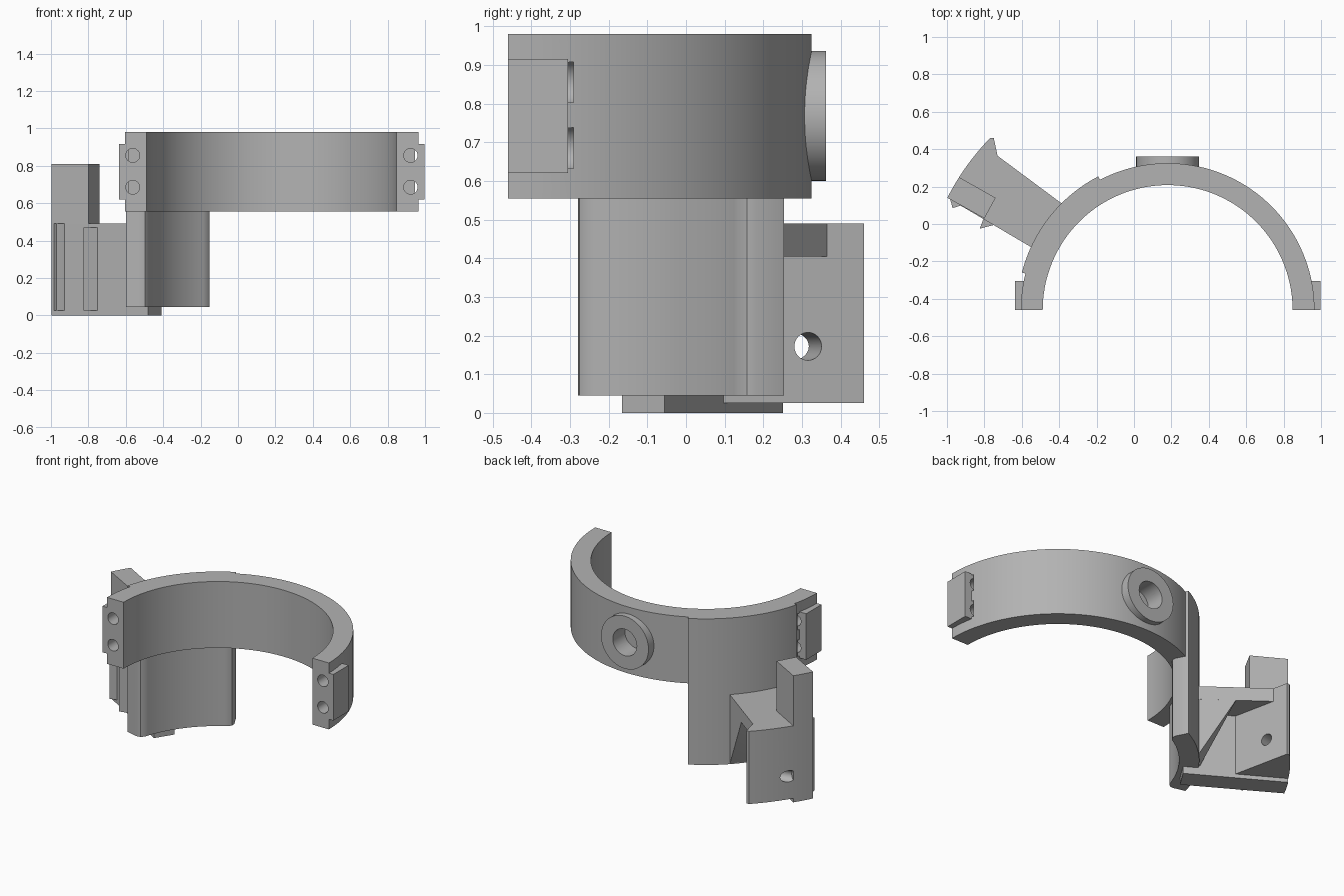
import bpy, bmesh
from math import radians, cos, sin, pi
from mathutils import Vector

cube = bpy.data.objects.get("Cube")
if cube:
    bpy.data.objects.remove(cube, do_unlink=True)

grey = bpy.data.materials.new("plain grey")
grey.use_nodes = True
colour = (0.45, 0.45, 0.45, 1)
grey.diffuse_color = colour
grey.node_tree.nodes["Principled BSDF"].inputs["Base Color"].default_value = colour

CX, CY = 0.18, -0.46          # axis of the clamp ring
R_OUT, R_IN = 0.785, 0.668


def polar(r, deg):
    return (CX + r * cos(radians(deg)), CY + r * sin(radians(deg)))


def arc(r, a, b, n):
    return [polar(r, a + (b - a) * i / n) for i in range(n + 1)]


def finish(bm, name):
    bmesh.ops.recalc_face_normals(bm, faces=bm.faces)
    mesh = bpy.data.meshes.new(name)
    bm.to_mesh(mesh)
    bm.free()
    mesh.materials.append(grey)
    ob = bpy.data.objects.new(name, mesh)
    bpy.context.collection.objects.link(ob)
    return ob


def prism(name, outline, z0, z1):
    """Extrude a plan outline from z0 to z1."""
    bm = bmesh.new()
    face = bm.faces.new([bm.verts.new((x, y, z0)) for x, y in outline])
    top = bmesh.ops.extrude_face_region(bm, geom=[face])["geom"]
    moved = [v for v in top if isinstance(v, bmesh.types.BMVert)]
    bmesh.ops.translate(bm, verts=moved, vec=(0, 0, z1 - z0))
    return finish(bm, name)


def box(name, x0, x1, y0, y1, z0, z1):
    return prism(name, [(x0, y0), (x1, y0), (x1, y1), (x0, y1)], z0, z1)


def rod(name, start, end, radius, n=40):
    """Cylinder between two points."""
    a, b = Vector(start), Vector(end)
    bm = bmesh.new()
    bmesh.ops.create_cone(bm, cap_ends=True, segments=n, radius1=radius,
                          radius2=radius, depth=(b - a).length)
    turn = (b - a).to_track_quat("Z", "Y").to_matrix()
    bmesh.ops.rotate(bm, verts=bm.verts, matrix=turn)
    bmesh.ops.translate(bm, verts=bm.verts, vec=(a + b) / 2)
    return finish(bm, name)


def cut(targets, cutter):
    """Subtract a cutter from each target, then remove it."""
    cutter.hide_render = True
    for ob in targets:
        bpy.context.view_layer.objects.active = ob
        mod = ob.modifiers.new("cut", "BOOLEAN")
        mod.operation, mod.solver, mod.object = "DIFFERENCE", "EXACT", cutter
        bpy.ops.object.modifier_apply(modifier=mod.name)
    bpy.data.objects.remove(cutter, do_unlink=True)


# Half ring
ring = prism("clamp_ring", arc(R_OUT, 0, 180, 72) + arc(R_IN, 180, 0, 72), 0.555, 0.98)
parts = [ring]

# Screw lugs at the ring ends, with holes and spot faces
for side, name in ((1, "left_lug"), (-1, "right_lug")):
    x0, x1 = sorted((CX + side * 0.75, CX + side * 0.817))
    lug = box(name, x0, x1, -0.46, -0.305, 0.62, 0.915)
    parts.append(lug)
    hx = CX + side * 0.743
    for z in (0.685, 0.855):
        cut([ring, lug], rod("screw_cutter", (hx, -0.5, z), (hx, -0.293, z), 0.037))
        cut([ring], rod("spot_cutter", (hx, -0.306, z), (hx, -0.291, z), 0.058))

# Round boss with blind hole on the back
boss = rod("rear_boss", (CX, 0.27, 0.768), (CX, 0.362, 0.768), 0.168, 64)
cut([ring, boss], rod("boss_cutter", (CX, 0.24, 0.768), (CX, 0.4, 0.768), 0.085))
parts.append(boss)

# Curved plate hanging below the ring, inner corners rounded
A, B = 117.5, 165.6
outline = arc(0.805, A, B, 24)
outline += [polar(0.725, B), polar(0.702, B - 0.8)]
outline += arc(0.69, B - 2.8, A + 2.8, 24)
outline += [polar(0.702, A + 0.8), polar(0.725, A)]
parts.append(prism("curved_plate", outline, 0.045, 0.98))

# Straight web from plate to foot, and the post above its outer end
edge = arc(1.322, 147.5, 153, 4)
parts.append(prism("arm_web", edge + [(-0.48, -0.165), (-0.41, -0.055)], 0, 0.49))
parts.append(prism("post", edge + [(-0.80, 0.03), (-0.74, 0.14)], 0.45, 0.81))

# Wedge-shaped foot with a cross hole
foot = prism("foot_flange", arc(1.322, 135.9, 147.5, 10)
             + [(-0.80, 0.10), (-0.67, 0.09), (-0.75, 0.46)], 0.025, 0.49)
cut([foot], rod("foot_cutter", (-0.50, 0.36, 0.172), (-1.1, 0.238, 0.172), 0.036))
parts.append(foot)

# Top slab of the arm and the sloping gusset under it
parts.append(prism("arm_slab", [(-0.73, 0.365), (-0.38, 0.105), (-0.46, -0.03),
                                (-0.70, 0.11), (-0.76, 0.30)], 0.405, 0.49))
bm = bmesh.new()
near, far = [(-0.39, 0.112), (-0.49, -0.005)], [(-0.56, 0.239), (-0.63, 0.07)]
for pts, z in ((near, 0.05), (near, 0.41), (far, 0.41)):
    for x, y in pts:
        bm.verts.new((x, y, z))
bmesh.ops.convex_hull(bm, input=bm.verts)
parts.append(finish(bm, "gusset"))

# Hook ribs on the outer side of the web
parts.append(prism("outer_rib", [(-0.985, 0.14), (-0.97, 0.085), (-0.92, 0.10),
                                 (-0.90, 0.11)], 0.025, 0.49))
parts.append(prism("inner_rib", [(-0.80, 0.04), (-0.825, -0.025), (-0.74, -0.003),
                                 (-0.72, 0.02)], 0.025, 0.47))

# Smooth the curved walls, keep edges sharp
bpy.ops.object.select_all(action="DESELECT")
for ob in parts:
    ob.select_set(True)
bpy.context.view_layer.objects.active = ring
bpy.ops.object.shade_smooth_by_angle(angle=radians(25))
